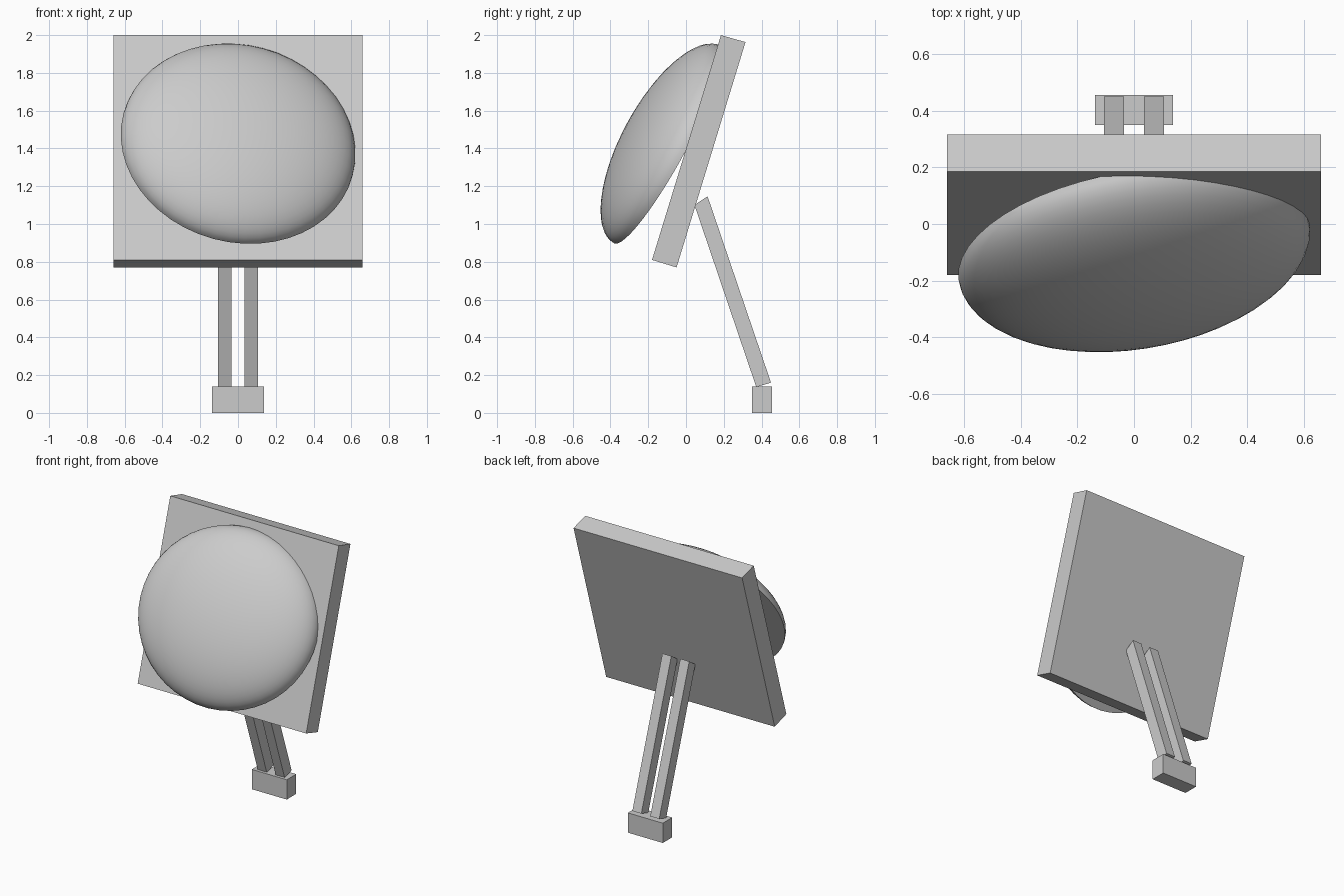
import bpy, bmesh, math
from mathutils import Matrix, Vector

cube = bpy.data.objects.get("Cube")
if cube:
    bpy.data.objects.remove(cube)

grey = bpy.data.materials.new("light_grey")
grey.use_nodes = True
grey.diffuse_color = (0.6, 0.6, 0.6, 1)
grey.node_tree.nodes["Principled BSDF"].inputs["Base Color"].default_value = (0.6, 0.6, 0.6, 1)


def add_object(name, bm):
    bmesh.ops.recalc_face_normals(bm, faces=bm.faces)
    mesh = bpy.data.meshes.new(name)
    bm.to_mesh(mesh)
    bm.free()
    mesh.materials.append(grey)
    obj = bpy.data.objects.new(name, mesh)
    bpy.context.collection.objects.link(obj)
    return obj


def prism(name, profile, x0, x1):
    """Side profile of (y, z) points, extruded from x0 to x1."""
    bm = bmesh.new()
    face = bm.faces.new([bm.verts.new((x0, y, z)) for y, z in profile])
    out = bmesh.ops.extrude_face_region(bm, geom=[face])
    verts = [v for v in out["geom"] if isinstance(v, bmesh.types.BMVert)]
    bmesh.ops.translate(bm, verts=verts, vec=(x1 - x0, 0, 0))
    return add_object(name, bm)


# Tilted back panel
prism("back_panel", [(-0.18, 0.81), (-0.05, 0.77), (0.315, 1.963), (0.185, 2.0)], -0.66, 0.66)

# Foot block and the pair of leaning struts
prism("foot_block", [(0.35, 0), (0.455, 0), (0.455, 0.14), (0.35, 0.14)], -0.137, 0.137)
strut = [(0.045, 1.1), (0.114, 1.147), (0.45, 0.16), (0.372, 0.137)]
for side, x in (("right", -0.07), ("left", 0.07)):
    prism(side + "_strut", strut, x - 0.035, x + 0.035)

# Shallow dome: half a sphere with a flat back, stretched along its own axes
bm = bmesh.new()
bmesh.ops.create_uvsphere(bm, u_segments=48, v_segments=32, radius=1)
bmesh.ops.bisect_plane(bm, geom=bm.verts[:] + bm.edges[:] + bm.faces[:],
                       plane_co=(0, 0, 0), plane_no=(0, 0, 1), clear_inner=True)
bmesh.ops.holes_fill(bm, edges=[e for e in bm.edges if e.is_boundary])
across = Vector((0.62, 0.097, -0.03))
upward = Vector((-0.03, 0.281, 0.524))
bulge = across.cross(upward).normalized() * 0.225
frame = Matrix((across, upward, bulge)).transposed().to_4x4()
bm.transform(Matrix.Translation((0, -0.097, 1.42)) @ frame)
dome = add_object("dome", bm)

bpy.ops.object.select_all(action="DESELECT")
dome.select_set(True)
bpy.context.view_layer.objects.active = dome
bpy.ops.object.shade_smooth_by_angle(angle=math.radians(40))
